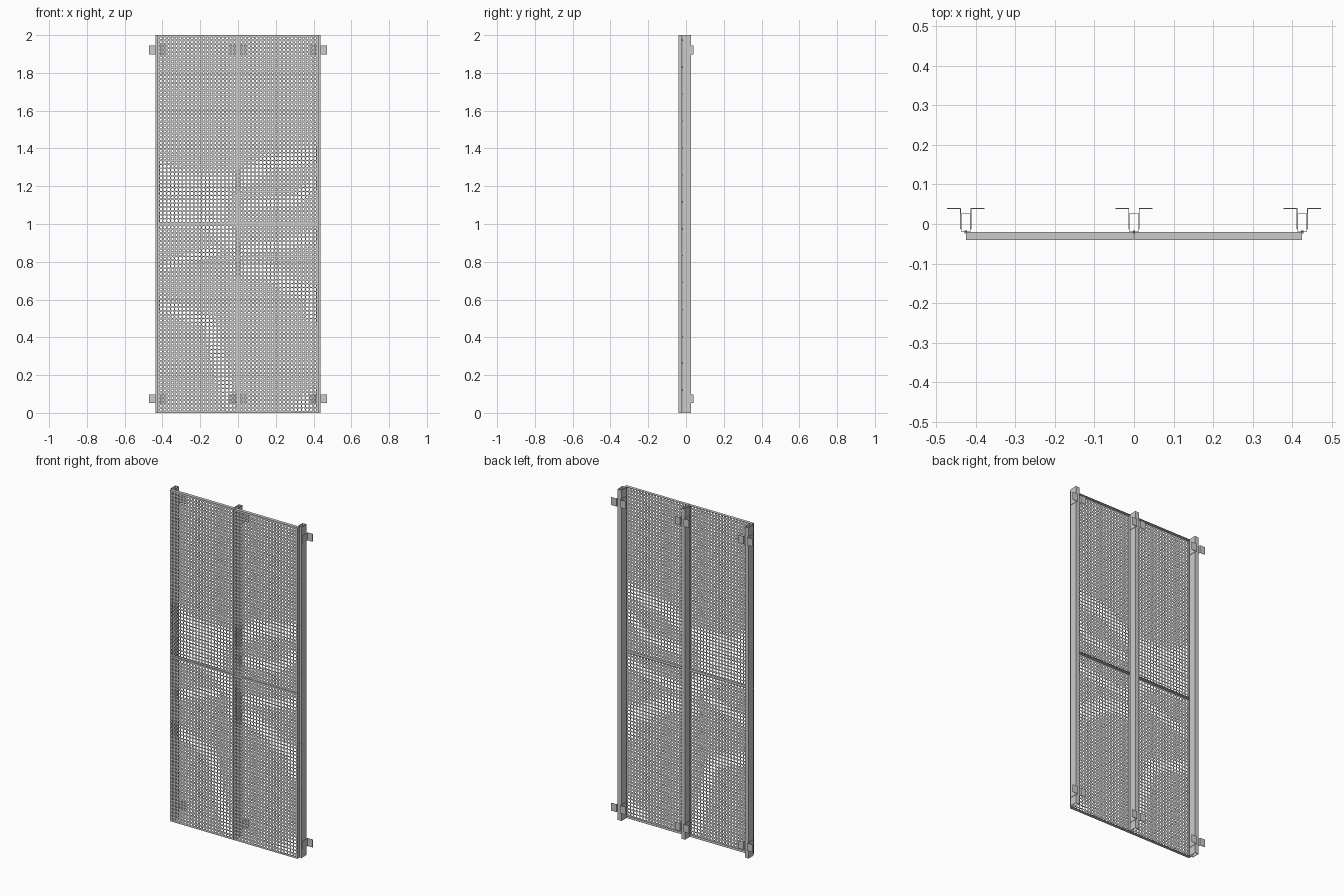
import bpy, bmesh, math
from mathutils import Vector

if "Cube" in bpy.data.objects:
    bpy.data.objects.remove(bpy.data.objects["Cube"])

FRONT, FLANGE = -0.04, -0.02
RAILS = (-0.425, 0.0, 0.425)
# Lines (x, z) along which the perforation opens up: points, half width
BANDS = [
    ([(-0.42, 1.29), (-0.27, 1.22), (0.0, 1.22), (0.16, 1.32), (0.42, 1.37)], 0.035),
    ([(-0.42, 1.19), (-0.2, 1.17), (-0.08, 1.15)], 0.03),
    ([(-0.42, 1.03), (-0.2, 1.03), (-0.08, 0.96), (0.0, 0.87)], 0.035),
    ([(-0.38, 1.10), (-0.15, 1.10)], 0.03),
    ([(-0.12, 1.2), (-0.1, 1.05)], 0.03),
    ([(0.0, 0.77), (0.15, 0.76), (0.3, 0.66), (0.42, 0.62)], 0.035),
    ([(0.39, 0.63), (0.4, 0.52)], 0.03),
    ([(0.05, 0.87), (0.25, 0.89), (0.42, 0.94)], 0.022),
    ([(0.05, 1.1), (0.3, 1.12), (0.4, 1.22)], 0.022),
    ([(-0.38, 0.78), (-0.12, 0.86)], 0.02),
    ([(-0.4, 0.57), (-0.15, 0.48), (-0.1, 0.27), (-0.04, 0.05)], 0.026),
    ([(0.42, 0.09), (0.33, 0.03)], 0.03),
]


def seg_dist(p, a, b):
    d = b - a
    t = max(0, min(1, (p - a).dot(d) / d.length_squared))
    return (p - a - d * t).length


def hole_radius(x, z):
    p, k = Vector((x, z)), 0.0
    for pts, w in BANDS:
        for a, b in zip(pts, pts[1:]):
            k = max(k, 1 - seg_dist(p, Vector(a), Vector(b)) / (2 * w))
    return 0.0058 + 0.0027 * min(1, 1.6 * k)


def finish(bm, name):
    me = bpy.data.meshes.new(name)
    bm.to_mesh(me)
    bm.free()
    ob = bpy.data.objects.new(name, me)
    bpy.context.collection.objects.link(ob)
    return ob


def box(bm, x0, x1, y0, y1, z0, z1):
    r = bmesh.ops.create_cube(bm, size=1)
    for v in r['verts']:
        v.co = Vector(((x0 + x1) / 2 + v.co.x * (x1 - x0),
                       (y0 + y1) / 2 + v.co.y * (y1 - y0),
                       (z0 + z1) / 2 + v.co.z * (z1 - z0)))


# Perforated tray: sheet of octagonal holes with a folded-back rim
def panel(name, x0, x1, z0, z1, cols=20, rows=48):
    m = 0.0065
    px, pz = (x1 - x0 - 2 * m) / cols, (z1 - z0 - 2 * m) / rows
    bm = bmesh.new()
    grid = {}

    def node(i, j):
        if (i, j) not in grid:
            x = x0 if i == 0 else x1 if i == 2 * cols else x0 + m + px * i / 2
            z = z0 if j == 0 else z1 if j == 2 * rows else z0 + m + pz * j / 2
            grid[i, j] = bm.verts.new((x, FRONT, z))
        return grid[i, j]

    ring = [(1, 0), (1, 1), (0, 1), (-1, 1), (-1, 0), (-1, -1), (0, -1), (1, -1)]
    for c in range(cols):
        for r in range(rows):
            cx, cz = x0 + m + px * (c + .5), z0 + m + pz * (r + .5)
            rad = hole_radius(cx, cz)
            inner = [bm.verts.new((cx + rad * math.cos(k * math.pi / 4), FRONT,
                                   cz + rad * math.sin(k * math.pi / 4))) for k in range(8)]
            outer = [node(2 * c + 1 + a, 2 * r + 1 + b) for a, b in ring]
            for k in range(8):
                n = (k + 1) % 8
                bm.faces.new((inner[k], outer[k], outer[n], inner[n]))

    def on_rim(e):
        a, b = (v.co for v in e.verts)
        return (any(abs(a.x - q) < 1e-5 and abs(b.x - q) < 1e-5 for q in (x0, x1)) or
                any(abs(a.z - q) < 1e-5 and abs(b.z - q) < 1e-5 for q in (z0, z1)))

    rim = [e for e in bm.edges if e.is_boundary and on_rim(e)]
    new = bmesh.ops.extrude_edge_only(bm, edges=rim)['geom']
    for v in new:
        if isinstance(v, bmesh.types.BMVert):
            v.co.y = FLANGE
    bmesh.ops.recalc_face_normals(bm, faces=bm.faces)
    # outward means the sheet faces the front
    sheet = next(f for f in bm.faces if abs(f.normal.y) > 0.9)
    if sheet.normal.y > 0:
        bmesh.ops.reverse_faces(bm, faces=bm.faces)
    ob = finish(bm, name)
    s = ob.modifiers.new("thickness", 'SOLIDIFY')
    s.thickness, s.offset = 0.0015, -1


for row, (za, zb) in (("lower", (0, 0.999)), ("upper", (1.001, 2))):
    panel(row + "_left_panel", -0.425, -0.001, za, zb)
    panel(row + "_right_panel", 0.001, 0.425, za, zb)

for side, x in zip(("left", "middle", "right"), RAILS):
    # Hollow vertical rail
    bm = bmesh.new()
    w, t, ya, yb = 0.0125, 0.0015, -0.019, 0.027
    box(bm, x - w, x - w + t, ya, yb, 0, 2)
    box(bm, x + w - t, x + w, ya, yb, 0, 2)
    box(bm, x - w + t, x + w - t, yb - t, yb, 0, 2)
    box(bm, x - w + t, x + w - t, ya, ya + t, 0, 2)
    finish(bm, side + "_rail")

    # Angle brackets on both flanks of the rail, top and bottom
    bm = bmesh.new()
    for z in (0.075, 1.922):
        for s in (-1, 1):
            for a, b, y0, y1 in ((0.0125, 0.0145, -0.013, 0.04), (0.0145, 0.047, 0.038, 0.04)):
                xs = sorted((x + s * a, x + s * b))
                box(bm, xs[0], xs[1], y0, y1, z - 0.0235, z + 0.0235)
    finish(bm, side + "_wall_brackets")

    # Fixing screws between rail and panel rims
    bm = bmesh.new()
    for k in range(14):
        r = bmesh.ops.create_cone(bm, cap_ends=True, segments=8, radius1=0.003,
                                  radius2=0.003, depth=0.008)
        for v in r['verts']:
            v.co = Vector((x + v.co.x, v.co.z - 0.02, 0.12 + 0.1425 * k + v.co.y))
    bmesh.ops.recalc_face_normals(bm, faces=bm.faces)
    finish(bm, side + "_screws")
